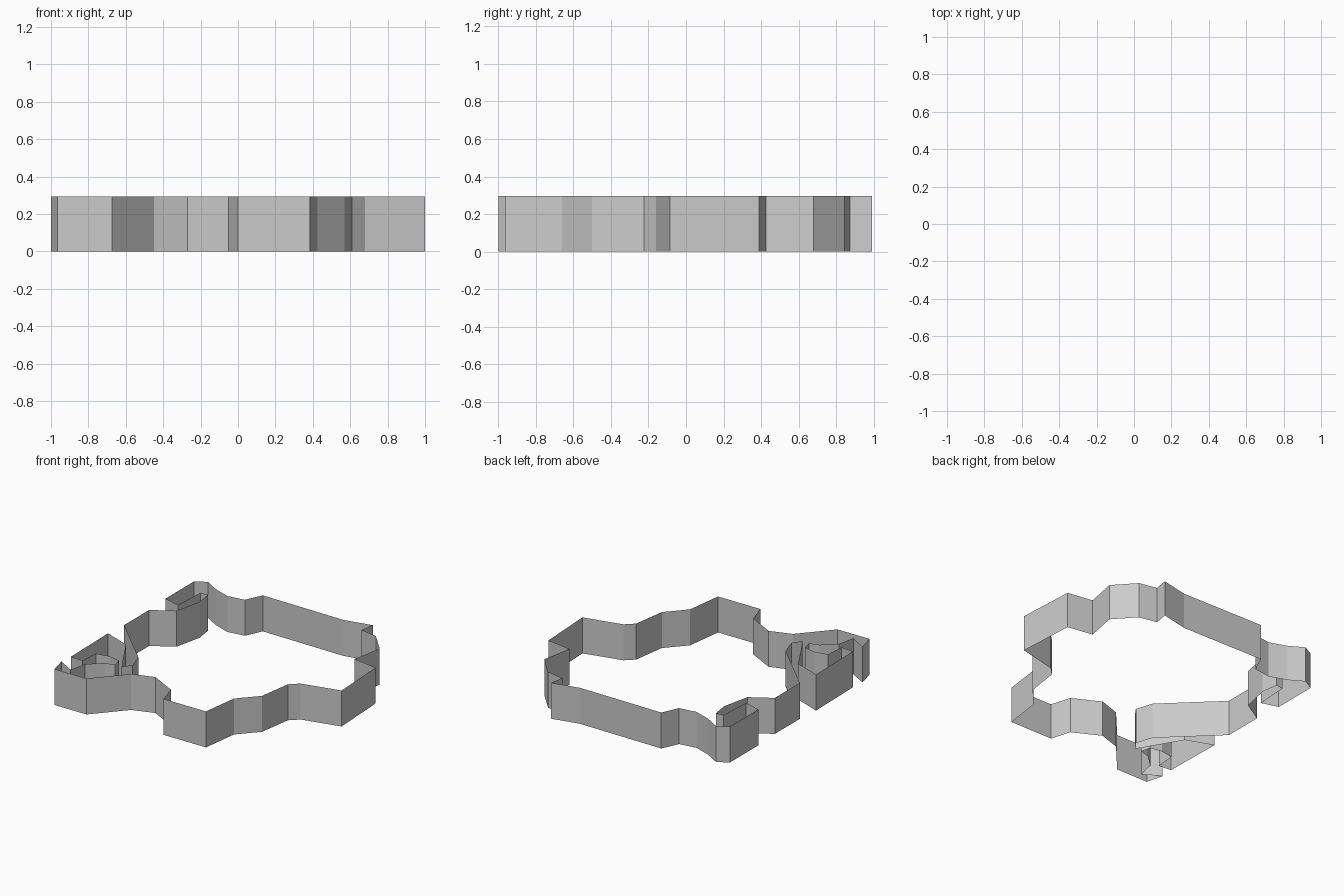
import bpy, bmesh

HEIGHT = 0.295

# plan outline, counter-clockwise from the front left corner
front_side = [(-0.965, -1.0), (-0.675, -1.0), (-0.45, -0.745), (-0.27, -0.685),
              (-0.05, -0.80), (0.0, -0.965), (0.385, -0.965), (0.425, -0.66),
              (0.57, -0.50), (0.61, -0.225), (0.68, -0.16)]
right_side = [(1.0, -0.085), (0.975, 0.39), (0.76, 0.425), (0.81, 0.68),
              (0.66, 0.845), (0.51, 0.875), (0.53, 0.99)]
back_side = [(0.30, 0.94), (-0.44, 0.95), (-0.505, 0.81), (-0.65, 0.79),
             (-0.79, 0.84), (-0.91, 0.91)]
left_hook = [(-1.0, 0.86), (-1.0, 0.49), (-0.86, 0.45), (-0.845, 0.72),
             (-0.78, 0.725), (-0.76, 0.59), (-0.81, 0.36)]
left_side = [(-0.985, 0.255), (-0.985, -0.07), (-0.575, -0.47), (-0.53, -0.61)]
corner_folds = [(-0.58, -0.68), (-0.64, -0.58), (-0.78, -0.34), (-1.0, -0.257),
                (-0.99, -0.75), (-0.88, -0.76), (-0.87, -0.60), (-0.76, -0.58),
                (-0.66, -0.60), (-0.64, -0.68), (-0.72, -0.70), (-0.83, -0.80),
                (-0.86, -0.94), (-1.0, -0.86)]


def ribbon_wall(name, points, height):
    """Closed outline pulled straight up into an open, paper-thin wall."""
    bm = bmesh.new()
    low = [bm.verts.new((x, y, 0)) for x, y in points]
    high = [bm.verts.new((x, y, height)) for x, y in points]
    for i in range(len(points)):
        j = (i + 1) % len(points)
        bm.faces.new((low[i], low[j], high[j], high[i]))
    mesh = bpy.data.meshes.new(name)
    bm.to_mesh(mesh)
    bm.free()
    obj = bpy.data.objects.new(name, mesh)
    bpy.context.collection.objects.link(obj)
    return obj


# the folded boundary wall
ribbon_wall("boundary_wall", front_side + right_side + back_side
            + left_hook + left_side + corner_folds, HEIGHT)
